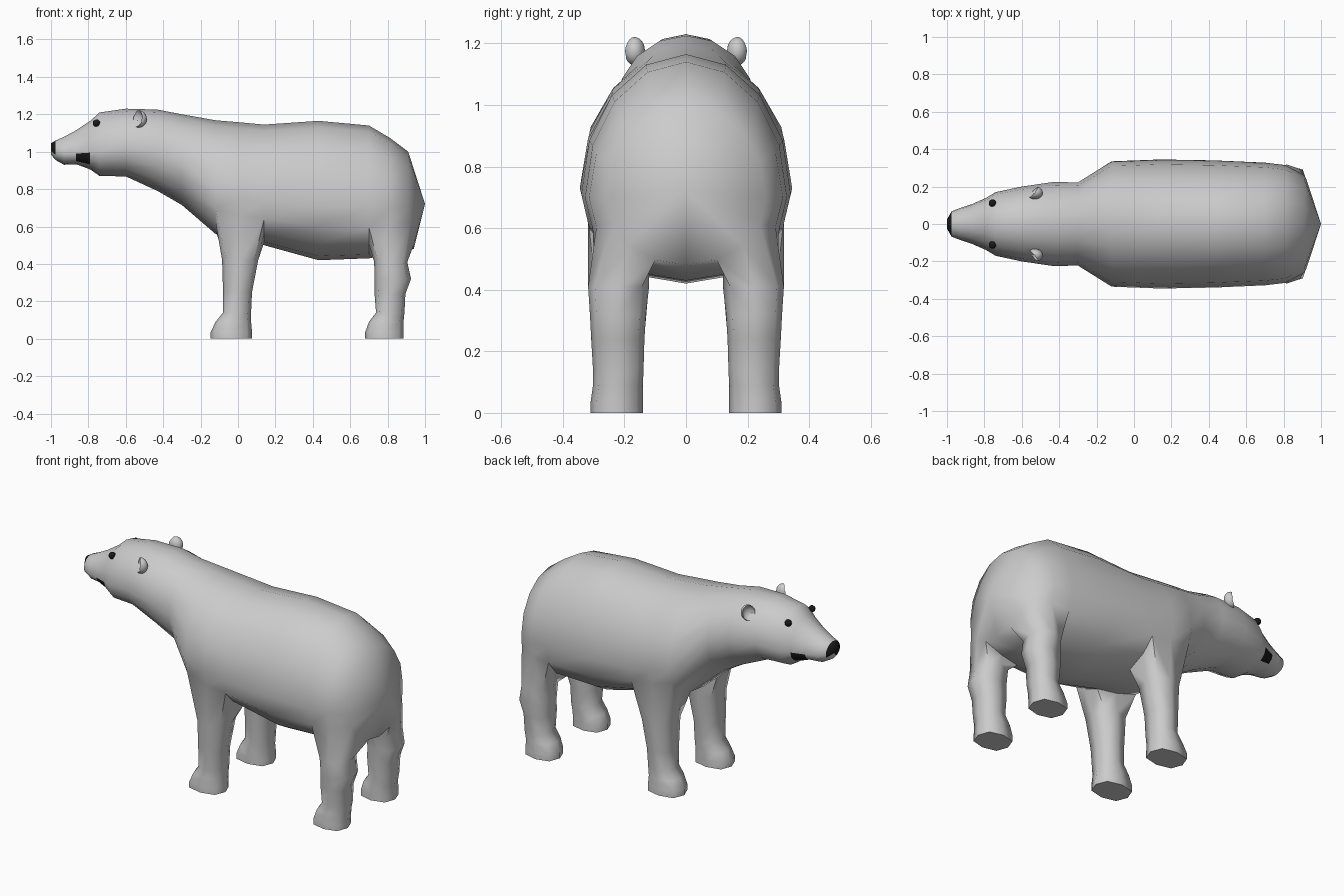
import bpy, bmesh
from math import sin, cos, pi
from mathutils import Vector

if "Cube" in bpy.data.objects:
    bpy.data.objects.remove(bpy.data.objects["Cube"])

black = bpy.data.materials.new("black")
black.diffuse_color = (0.01, 0.01, 0.01, 1)
black.use_nodes = True
black.node_tree.nodes["Principled BSDF"].inputs["Base Color"].default_value = black.diffuse_color
grey = bpy.data.materials.new("grey")
grey.diffuse_color = (0.8, 0.8, 0.8, 1)
grey.use_nodes = True
grey.node_tree.nodes["Principled BSDF"].inputs["Base Color"].default_value = grey.diffuse_color


def finish(name, bm, mats, angle):
    bmesh.ops.recalc_face_normals(bm, faces=bm.faces[:])
    me = bpy.data.meshes.new(name)
    bm.to_mesh(me)
    bm.free()
    ob = bpy.data.objects.new(name, me)
    bpy.context.collection.objects.link(ob)
    for m in mats:
        me.materials.append(m)
    bpy.ops.object.select_all(action='DESELECT')
    ob.select_set(True)
    bpy.context.view_layer.objects.active = ob
    bpy.ops.object.shade_smooth_by_angle(angle=angle)
    return ob


# body cross-sections from nose to rump: x, top z, bottom z, half width, widest z
SECTIONS = [
    (-1.0, 1.045, .985, .025, 1.015),
    (-.975, 1.06, .955, .068, 1.0),
    (-.93, 1.08, .93, .085, .99),
    (-.865, 1.115, .933, .107, .99),
    (-.79, 1.165, .905, .14, .995),
    (-.74, 1.21, .87, .17, 1.0),
    (-.60, 1.23, .868, .20, 1.02),
    (-.43, 1.225, .79, .225, 1.0),
    (-.30, 1.20, .715, .222, .95),
    (-.12, 1.168, .56, .335, .78),
    (.01, 1.157, .52, .34, .75),
    (.14, 1.145, .50, .345, .73),
    (.43, 1.165, .42, .34, .71),
    (.70, 1.14, .43, .328, .70),
    (.81, 1.075, .45, .315, .70),
    (.91, 1.0, .48, .26, .70),
]
N = 16
FRONT, HIND = 9, 13      # first section of each leg opening
MOUTH = 3

bm = bmesh.new()
rings = []
for i, (x, zt, zb, w, zw) in enumerate(SECTIONS):
    ring = []
    for j in range(N):
        a = 2 * pi * j / N
        c = cos(a)
        z = zw + c * ((zt - zw) if c > 0 else (zw - zb))
        dx = .03 * max(0, -c) if i == len(SECTIONS) - 1 else 0
        ring.append(bm.verts.new((x + dx, w * sin(a), z)))
    rings.append(ring)

# skin between sections, leaving the leg openings free
for i in range(len(rings) - 1):
    for j in range(N):
        side = min(j, N - 1 - j)
        if side in (5, 6) and i in (FRONT, FRONT + 1, HIND, HIND + 1):
            continue
        k = (j + 1) % N
        f = bm.faces.new((rings[i][j], rings[i][k], rings[i + 1][k], rings[i + 1][j]))
        if (i == 0 and side < 5) or (i == MOUTH and side in (4, 5)):
            f.material_index = 1

# nose tip and pointed rump
bm.faces.new(rings[0]).material_index = 1
tail = bm.verts.new((1.0, 0, .72))
for j in range(N):
    bm.faces.new((rings[-1][j], rings[-1][(j + 1) % N], tail))

# legs: z, front x, back x, inner y, outer y
FRONT_LEG = [(.42, -.085, .108, .12, .318), (.25, -.08, .075, .135, .308),
             (.14, -.08, .07, .138, .302), (.09, -.12, .07, .14, .302),
             (.035, -.146, .075, .14, .31), (0, -.146, .075, .14, .31)]
HIND_LEG = [(.41, .728, .905, .12, .318), (.32, .73, .925, .13, .312),
            (.24, .73, .895, .135, .308), (.14, .738, .89, .138, .302),
            (.09, .70, .885, .14, .302), (.035, .68, .885, .14, .31),
            (0, .68, .885, .14, .31)]


def leg(first, levels, s):
    idx = lambda j: j if s > 0 else N - j
    a, b, c = rings[first:first + 3]
    loop = [a[idx(5)], a[idx(6)], a[idx(7)], b[idx(7)],
            c[idx(7)], c[idx(6)], c[idx(5)], b[idx(5)]]
    q = .77
    shape = [(-q, q), (-1, 0), (-q, -q), (0, -1), (q, -q), (1, 0), (q, q), (0, 1)]
    for z, xf, xb, yi, yo in levels:
        new = [bm.verts.new(((xf + xb) / 2 + u * (xb - xf) / 2,
                             s * ((yi + yo) / 2 + v * (yo - yi) / 2), z)) for u, v in shape]
        for k in range(8):
            m = (k + 1) % 8
            bm.faces.new((loop[k], loop[m], new[m], new[k]))
        loop = new
    bm.faces.new(loop)


for s in (1, -1):
    leg(FRONT, FRONT_LEG, s)
    leg(HIND, HIND_LEG, s)
finish("bear_body", bm, [grey, black], 1.1)

for s, side in ((1, "left"), (-1, "right")):
    # ear: ball dented on its forward outer side to form a cup
    bm = bmesh.new()
    bmesh.ops.create_icosphere(bm, subdivisions=3, radius=1)
    d = Vector((-.8, s * .55, .15)).normalized()
    for v in bm.verts:
        h = v.co.dot(d)
        if h > .25:
            v.co += d * (.25 - h) * 1.9
        v.co = Vector((-.53 + v.co.x * .043, s * .167 + v.co.y * .034, 1.175 + v.co.z * .046))
    finish("ear_" + side, bm, [], .8)

    # eye
    bm = bmesh.new()
    bmesh.ops.create_icosphere(bm, subdivisions=2, radius=.02)
    for v in bm.verts:
        v.co += Vector((-.757, s * .112, 1.153))
    finish("eye_" + side, bm, [black], .8)
